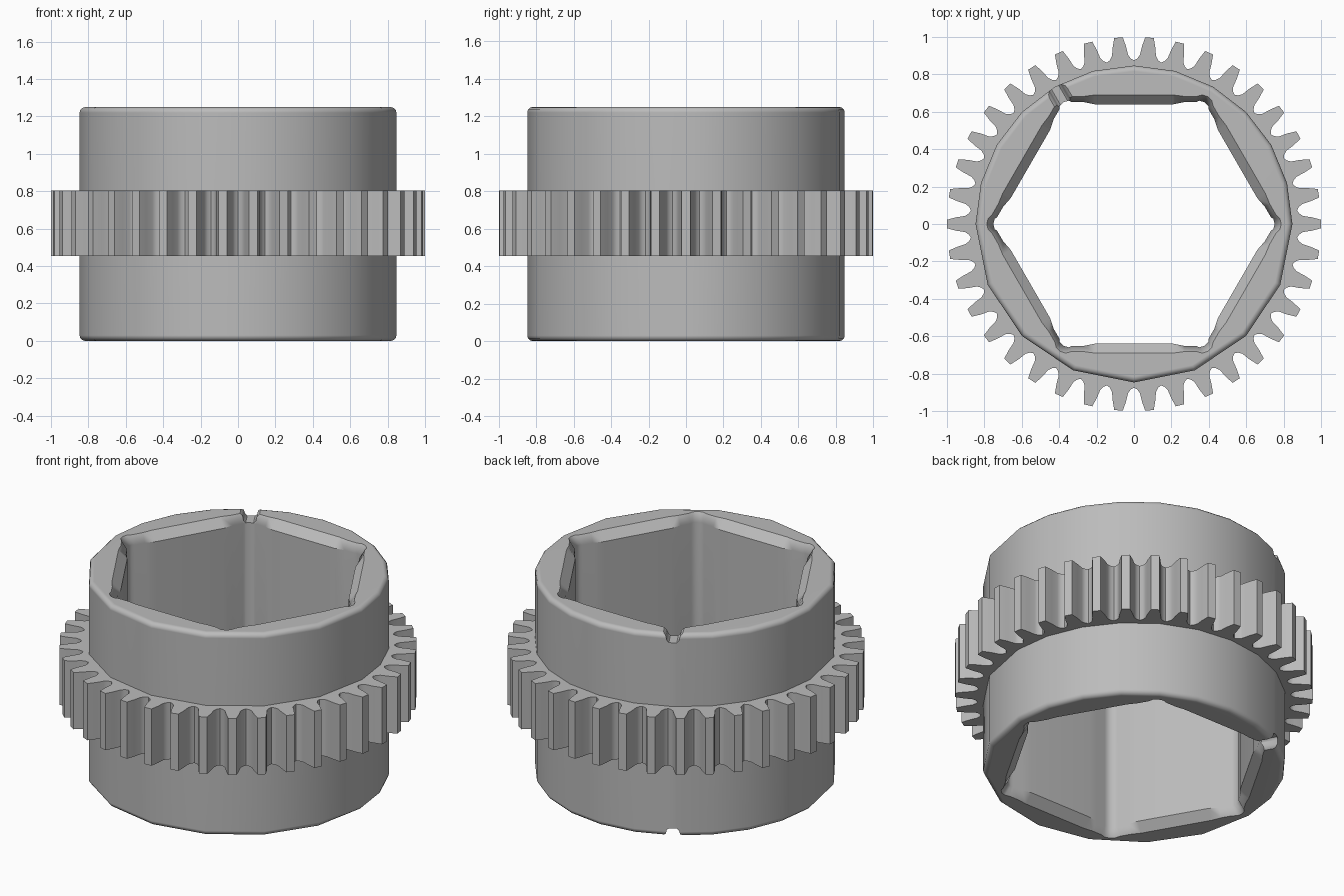
import bpy, bmesh
from math import cos, sin, pi, radians
from mathutils import Matrix

HEIGHT = 1.25
GEAR_LOW, GEAR_HIGH = 0.455, 0.805
TEETH = 38

if "Cube" in bpy.data.objects:
    bpy.data.objects.remove(bpy.data.objects["Cube"], do_unlink=True)

grey = bpy.data.materials.new("plain grey")
grey.use_nodes = True
colour = (0.5, 0.5, 0.5, 1)
grey.diffuse_color = colour
grey.node_tree.nodes["Principled BSDF"].inputs["Base Color"].default_value = colour


def polar(radius, angle):
    return radius * cos(angle), radius * sin(angle)


def loft(name, sections, closed=False):
    """Join matching loops of (x, y), each at its z, with caps unless closed."""
    bm = bmesh.new()
    rings = [[bm.verts.new((x, y, z)) for x, y in loop] for loop, z in sections]
    pairs = list(zip(rings, rings[1:]))
    if closed:
        pairs.append((rings[-1], rings[0]))
    else:
        bm.faces.new(rings[0])
        bm.faces.new(rings[-1])
    for low, high in pairs:
        for i in range(len(low)):
            j = (i + 1) % len(low)
            bm.faces.new((low[i], low[j], high[j], high[i]))
    bmesh.ops.recalc_face_normals(bm, faces=bm.faces)
    mesh = bpy.data.meshes.new(name)
    bm.to_mesh(mesh)
    bm.free()
    obj = bpy.data.objects.new(name, mesh)
    bpy.context.collection.objects.link(obj)
    mesh.materials.append(grey)
    return obj


def activate(obj):
    bpy.ops.object.select_all(action="DESELECT")
    obj.select_set(True)
    bpy.context.view_layer.objects.active = obj


def apply(obj, modifier):
    activate(obj)
    bpy.ops.object.modifier_apply(modifier=modifier.name)


def cut(obj, cutter):
    cutter.hide_render = True
    mod = obj.modifiers.new("cut", "BOOLEAN")
    mod.operation = "DIFFERENCE"
    mod.solver = "EXACT"
    mod.object = cutter
    apply(obj, mod)
    bpy.data.objects.remove(cutter, do_unlink=True)


def hex_loop(flat, relief, corner):
    """Hexagon with relieved, rounded corners; flat and relief are wall distances."""
    half = [(flat, 0.21), (relief, 0.27), (relief, 0.335)]
    loop = []
    for k in range(6):
        mid = radians(60 * k + 30)
        side = [(d, -s) for d, s in reversed(half)] + half
        for d, s in side:
            loop.append((d * cos(mid) - s * sin(mid), d * sin(mid) + s * cos(mid)))
        for step in (-2.2, 0, 2.2):
            loop.append(polar(corner - abs(step) * 0.003, mid + radians(30 + step)))
    return loop


# Sleeve: faceted barrel, finer on the back, with rounded rims
angles = [15 * i for i in range(12)] + [180 + 22.5 * i for i in range(8)]
barrel = [polar(0.847, radians(a)) for a in angles]
sleeve = loft("sleeve", [(barrel, 0), (barrel, HEIGHT)])
bevel = sleeve.modifiers.new("rim", "BEVEL")
bevel.width = 0.03
bevel.segments = 3
bevel.limit_method = "ANGLE"
bevel.angle_limit = radians(60)
apply(sleeve, bevel)

# Hexagonal bore with chamfered mouths
narrow = hex_loop(0.64, 0.652, 0.752)
wide = hex_loop(0.69, 0.682, 0.787)
cut(sleeve, loft("bore_cutter", [
    (wide, -0.1), (wide, 0), (narrow, 0.05),
    (narrow, HEIGHT - 0.05), (wide, HEIGHT), (wide, HEIGHT + 0.1)]))

# Locating notch through each rim, in line with one bore corner
for end, inward in ((0, 1), (HEIGHT, -1)):
    sections = []
    for half, depth in ((0.07, -0.05), (0.055, 0), (0.04, 0.015),
                        (0.034, 0.04), (0.022, 0.052)):
        loop = [(0.6, -half), (1, -half), (1, half), (0.6, half)]
        sections.append((loop, end + inward * depth))
    notch = loft("notch_cutter", sections)
    notch.data.transform(Matrix.Rotation(radians(120), 4, "Z"))
    cut(sleeve, notch)

# Toothed ring around the middle
flank = [(0.885, 0.056), (0.905, 0.043), (0.95, 0.036), (1.0, 0.023)]
outline, inner = [], []
for k in range(TEETH):
    centre = 2 * pi * k / TEETH
    tooth = [(r, -w) for r, w in flank] + [(r, w) for r, w in reversed(flank)]
    tooth.append((0.875, 0.875 * pi / TEETH))
    for r, w in tooth:
        outline.append(polar(r, centre + w / r))
        inner.append(polar(0.8, centre + w / r))
gear = loft("gear_ring", [(outline, GEAR_LOW), (outline, GEAR_HIGH),
                          (inner, GEAR_HIGH), (inner, GEAR_LOW)], closed=True)

# Smooth shading with crisp edges
for obj in (sleeve, gear):
    activate(obj)
    bpy.ops.object.shade_smooth_by_angle(angle=radians(35))
    weighted = obj.modifiers.new("even shading", "WEIGHTED_NORMAL")
    weighted.keep_sharp = True
